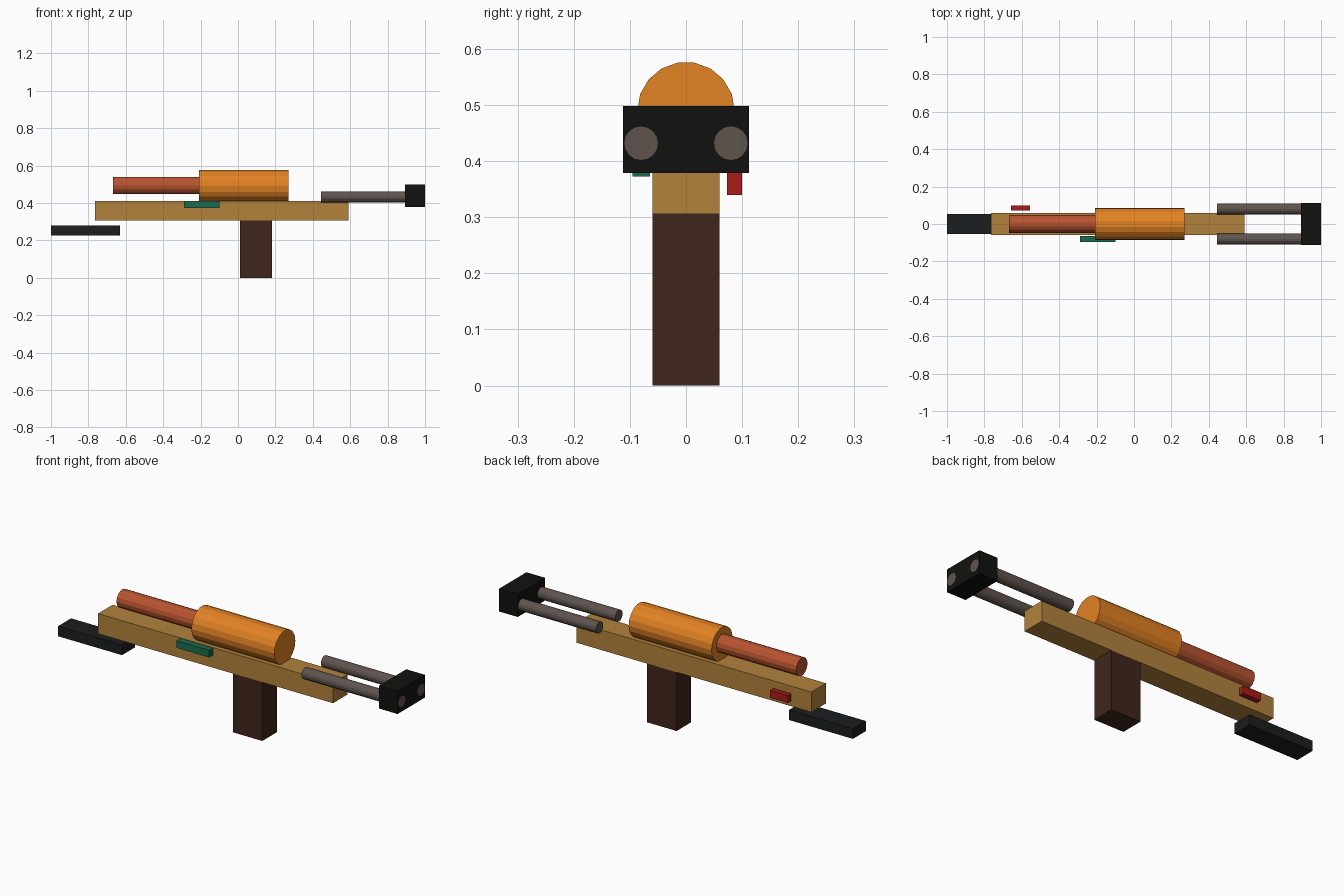
import bpy
from math import pi

if "Cube" in bpy.data.objects:
    bpy.data.objects.remove(bpy.data.objects["Cube"])


def material(name, rgb):
    # sRGB 0-255 to linear
    lin = [((c / 255 + 0.055) / 1.055) ** 2.4 if c > 10 else c / 255 / 12.92 for c in rgb]
    m = bpy.data.materials.new(name)
    m.diffuse_color = (*lin, 1)
    m.use_nodes = True
    m.node_tree.nodes["Principled BSDF"].inputs["Base Color"].default_value = m.diffuse_color
    return m


def finish(name, mat):
    ob = bpy.context.object
    ob.name = name
    ob.data.materials.append(mat)
    bpy.ops.object.transform_apply(location=False, rotation=True, scale=True)
    return ob


def box(name, mat, x, y, z):
    bpy.ops.mesh.primitive_cube_add(size=1, location=[sum(r) / 2 for r in (x, y, z)])
    bpy.context.object.scale = [r[1] - r[0] for r in (x, y, z)]
    return finish(name, mat)


def rod(name, mat, x, y, z, radius, sides):
    bpy.ops.mesh.primitive_cylinder_add(
        vertices=sides, radius=radius, depth=x[1] - x[0],
        location=(sum(x) / 2, y, z), rotation=(0, pi / 2, 0))
    ob = finish(name, mat)
    return ob


wood = material("wood", (178, 130, 60))
dark_wood = material("dark_wood", (64, 38, 27))
black = material("black", (17, 17, 16))
charcoal = material("charcoal", (28, 29, 30))
orange = material("orange", (226, 130, 36))
copper = material("copper", (184, 84, 48))
steel = material("steel", (95, 84, 79))
green = material("green", (28, 107, 79))
red = material("red", (168, 28, 24))

# Main beam and grip
box("body", wood, (-0.765, 0.59), (-0.06, 0.06), (0.306, 0.411))
box("grip", dark_wood, (0.012, 0.182), (-0.06, 0.06), (0, 0.307))

# Top canister and the pipe behind it
rod("canister", orange, (-0.208, 0.27), 0, 0.49, 0.0868, 18)
rod("pipe", copper, (-0.668, -0.2), 0, 0.494, 0.047, 14)

# Twin barrels held by the muzzle block
for side, y in (("left", 0.08), ("right", -0.08)):
    rod("barrel_" + side, steel, (0.443, 1.0), y, 0.432, 0.03, 16)
box("muzzle_block", black, (0.892, 0.999), (-0.112, 0.112), (0.379, 0.498))

# Floating rear stock
box("stock", charcoal, (-1.0, -0.632), (-0.053, 0.053), (0.227, 0.28))

# Side switches
box("green_switch", green, (-0.288, -0.1), (-0.095, -0.064), (0.373, 0.411))
box("red_switch", red, (-0.658, -0.555), (0.073, 0.1), (0.34, 0.379))
